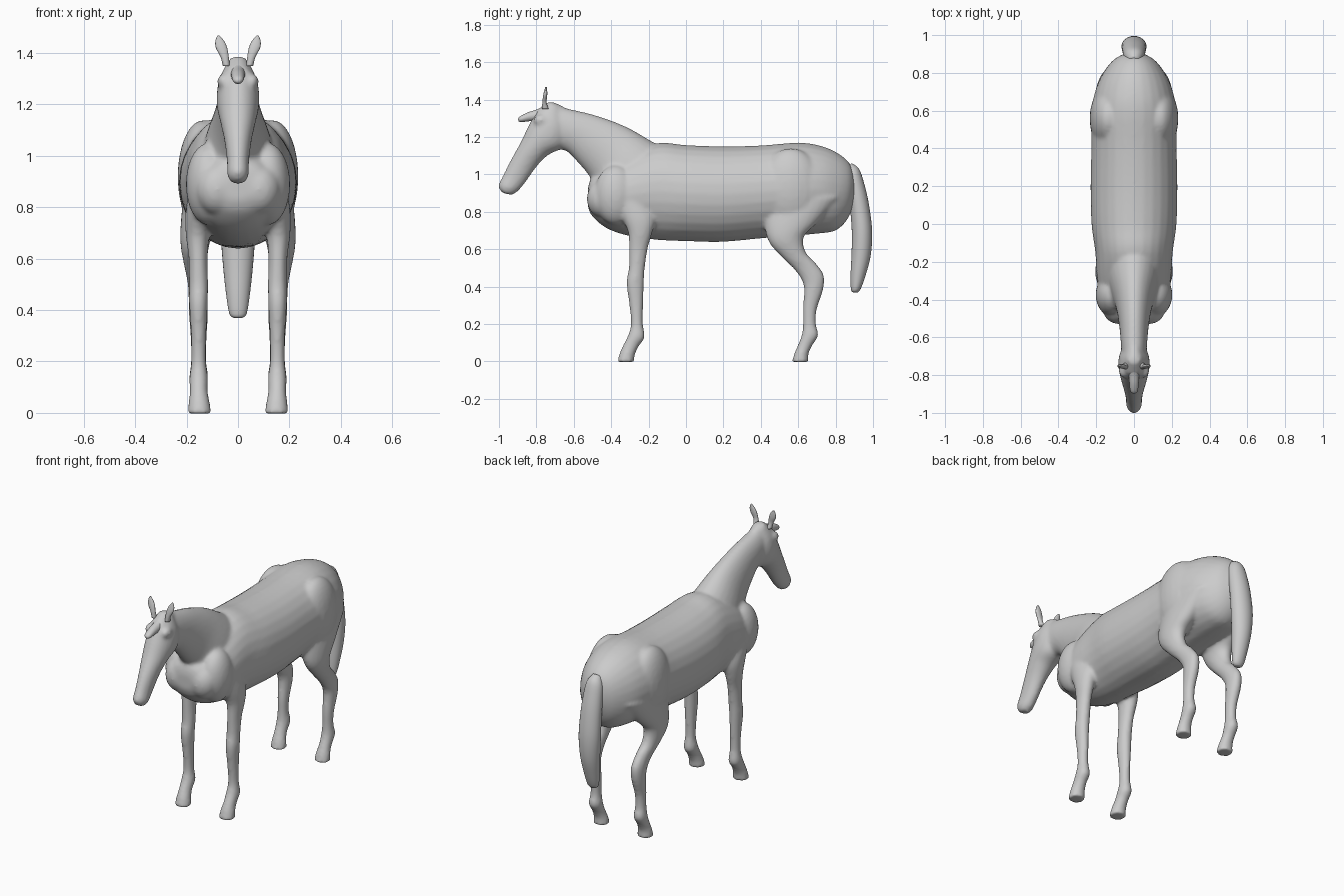
import bpy, bmesh, math
from mathutils import Vector, Matrix

N = 28      # sides of each ring
SUB = 4     # rings between two stations


def catmull(p, q, r, s, t):
    return 0.5 * (2*q + (r - p)*t + (2*p - 5*q + 4*r - s)*t*t + (3*q - p - 3*r + s)*t**3)


def loft(bm, stations, side=1):
    """Each station: (y, z of one edge, y, z of opposite edge, half width, centre x)."""
    st = [Vector(s if len(s) == 6 else (*s, 0.0)) for s in stations]
    last = len(st) - 1
    rings = []
    for i in range(last * SUB + 1):
        k = min(i // SUB, last - 1)
        t = i / SUB - k
        s = catmull(st[max(k-1, 0)], st[k], st[k+1], st[min(k+2, last)], t)
        a, b = Vector((0, s[0], s[1])), Vector((0, s[2], s[3]))
        mid, half = (a + b) / 2, (a - b) / 2
        ring = []
        for j in range(N):
            u = 2 * math.pi * j / N
            co = mid + half * math.cos(u)
            co.x = side * s[5] + s[4] * math.sin(u)
            ring.append(bm.verts.new(co))
        rings.append(ring)
    faces = [bm.faces.new(rings[0]), bm.faces.new(rings[-1])]
    for r0, r1 in zip(rings, rings[1:]):
        for j in range(N):
            faces.append(bm.faces.new((r0[j], r0[(j+1) % N], r1[(j+1) % N], r1[j])))
    bmesh.ops.recalc_face_normals(bm, faces=faces)


def muscle(bm, centre, radii):
    m = Matrix.Translation(centre) @ Matrix.Diagonal((*radii, 1))
    bmesh.ops.create_uvsphere(bm, u_segments=24, v_segments=16, radius=1, matrix=m)


def finish(bm, name):
    me = bpy.data.meshes.new(name)
    bm.to_mesh(me)
    bm.free()
    for p in me.polygons:
        p.use_smooth = True
    ob = bpy.data.objects.new(name, me)
    bpy.context.collection.objects.link(ob)
    return ob


torso = [(-.525, .92, -.525, .83, .06), (-.505, .98, -.50, .775, .12),
         (-.43, 1.03, -.42, .71, .17), (-.30, 1.11, -.30, .67, .195),
         (-.15, 1.168, -.15, .65, .205), (0, 1.157, 0, .643, .225),
         (.2, 1.15, .2, .64, .23), (.4, 1.155, .4, .658, .226),
         (.6, 1.17, .6, .675, .225), (.72, 1.153, .72, .685, .20),
         (.81, 1.115, .80, .70, .16), (.875, 1.06, .86, .755, .11),
         (.905, .99, .90, .84, .05)]
neck = [(-.05, 1.10, -.36, .72, .15), (-.18, 1.175, -.45, .86, .135),
        (-.32, 1.255, -.51, .98, .10), (-.48, 1.315, -.57, 1.055, .08),
        (-.61, 1.347, -.64, 1.125, .07), (-.71, 1.37, -.71, 1.13, .065)]
head = [(-.74, 1.388, -.67, 1.36, .035), (-.80, 1.335, -.625, 1.24, .075),
        (-.842, 1.26, -.65, 1.15, .083), (-.885, 1.17, -.735, 1.105, .07),
        (-.935, 1.08, -.80, 1.04, .053), (-.975, 1.0, -.86, .955, .043),
        (-1.003, .94, -.90, .91, .041), (-.985, .902, -.93, .89, .026)]
poll = [(-.60, 1.33, -.60, 1.25, .03), (-.68, 1.375, -.68, 1.25, .045),
        (-.73, 1.388, -.73, 1.25, .05), (-.79, 1.35, -.79, 1.25, .05)]
front_leg = [(-.40, .88, -.20, .88, .06, .13), (-.345, .77, -.165, .77, .055, .15),
             (-.31, .69, -.18, .69, .046, .157), (-.305, .6, -.205, .6, .037, .155),
             (-.306, .5, -.22, .5, .037, .153), (-.318, .42, -.225, .42, .036, .154),
             (-.303, .3, -.229, .3, .03, .153), (-.295, .2, -.23, .2, .029, .153),
             (-.31, .14, -.22, .13, .037, .153), (-.335, .09, -.25, .085, .035, .153),
             (-.355, .045, -.272, .04, .041, .151), (-.368, -.003, -.278, -.003, .047, .15)]
hind_leg = [(.43, .86, .82, .88, .07, .14), (.42, .73, .70, .74, .068, .155),
            (.445, .635, .63, .665, .055, .168), (.515, .555, .64, .585, .044, .165),
            (.585, .485, .695, .525, .038, .158), (.625, .42, .738, .46, .037, .155),
            (.63, .36, .733, .38, .036, .154), (.625, .28, .70, .28, .031, .153),
            (.625, .2, .695, .2, .03, .153), (.618, .14, .708, .14, .037, .153),
            (.597, .085, .675, .085, .035, .153), (.58, .045, .655, .04, .041, .151),
            (.566, -.003, .656, -.003, .047, .15)]

# body: torso, neck, head, muscles and four legs fused into one skin
bm = bmesh.new()
for part in (torso, neck, head, poll):
    loft(bm, part)
for side in (-1, 1):
    loft(bm, front_leg, side)
    loft(bm, hind_leg, side)
    muscle(bm, (side * .115, -.375, .89), (.088, .115, .16))   # shoulder
    muscle(bm, (side * .08, -.45, .87), (.085, .08, .10))      # breast
    muscle(bm, (side * .135, .56, .92), (.10, .17, .22))       # haunch
    muscle(bm, (side * .055, -.775, 1.29), (.026, .04, .03))   # brow
body = finish(bm, "body")
rm = body.modifiers.new("fuse", 'REMESH')
rm.mode = 'VOXEL'
rm.voxel_size = 0.01
rm.use_smooth_shade = True
sm = body.modifiers.new("soften", 'SMOOTH')
sm.factor = 0.5
sm.iterations = 8

# tail
bm = bmesh.new()
loft(bm, [(.885, 1.06, .84, 1.02, .03), (.925, 1.03, .85, .96, .052),
          (.953, .95, .868, .88, .06), (.978, .84, .88, .79, .064),
          (.995, .70, .887, .68, .066), (.988, .57, .885, .57, .058),
          (.96, .46, .88, .46, .046), (.935, .39, .882, .385, .034),
          (.92, .37, .892, .37, .018)])
finish(bm, "tail")

# forelock
bm = bmesh.new()
loft(bm, [(-.72, 1.385, -.72, 1.32, .03), (-.79, 1.35, -.78, 1.29, .028),
          (-.845, 1.332, -.835, 1.285, .025), (-.885, 1.312, -.88, 1.28, .02),
          (-.898, 1.298, -.896, 1.285, .008)])
finish(bm, "forelock")

# ears
for side, label in ((-1, "left"), (1, "right")):
    bm = bmesh.new()
    loft(bm, [(-.77, 1.35, -.735, 1.35, .014, .045), (-.768, 1.385, -.745, 1.385, .016, .052),
              (-.764, 1.42, -.742, 1.42, .022, .064), (-.758, 1.447, -.742, 1.447, .017, .071),
              (-.752, 1.468, -.744, 1.468, .004, .076)], side)
    finish(bm, label + "_ear")
